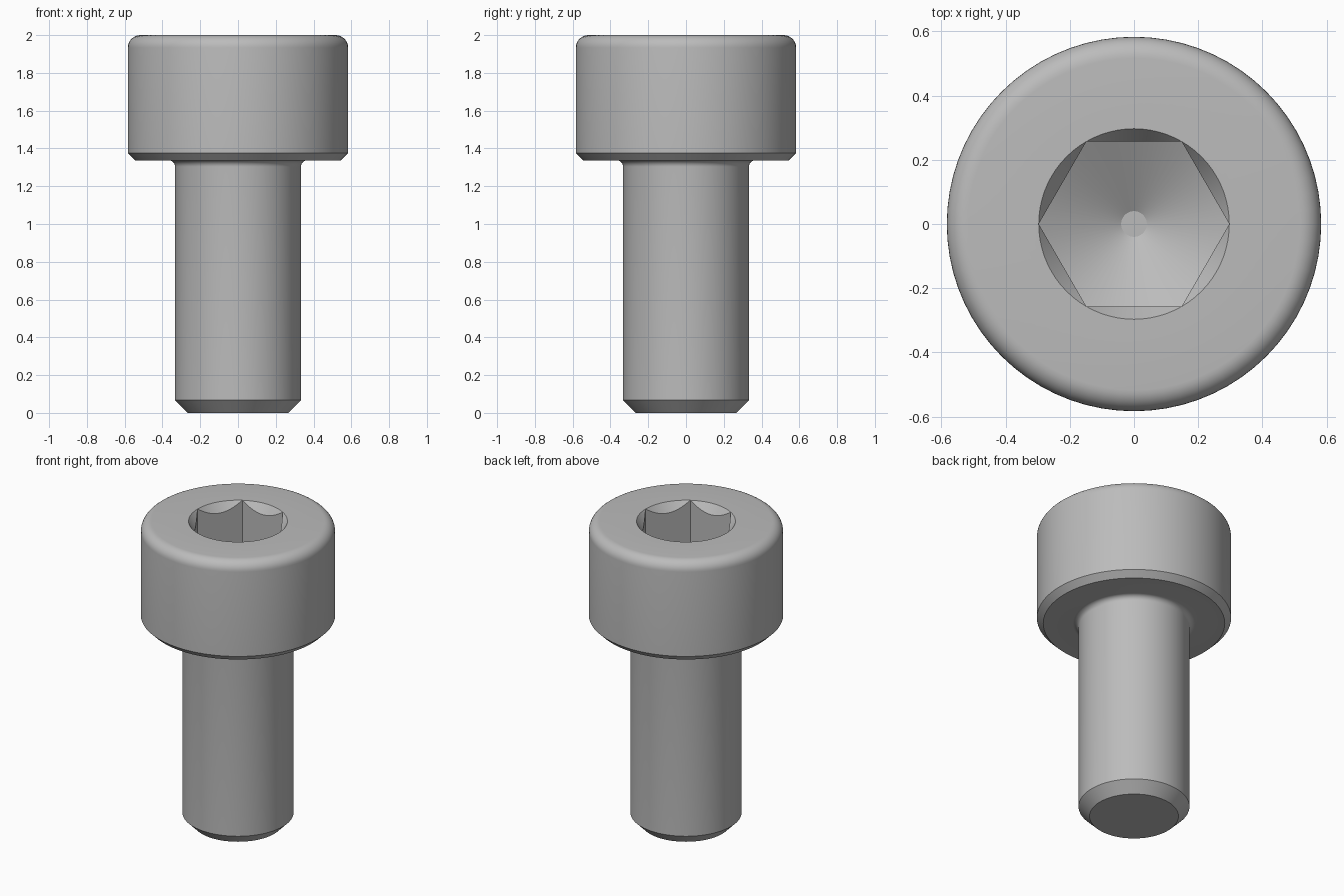
import bpy, bmesh
from math import sin, cos, tan, pi, radians

SEGMENTS = 72
HEAD_R, SHANK_R, TOP, HEAD_Z = 0.583, 0.333, 2.0, 1.337
APOTHEM = 0.257
CORNER = APOTHEM / cos(pi / 6)

if "Cube" in bpy.data.objects:
    bpy.data.objects.remove(bpy.data.objects["Cube"], do_unlink=True)

steel = bpy.data.materials.new("grey steel")
steel.use_nodes = True
colour = (0.5, 0.5, 0.5, 1)
steel.diffuse_color = colour
steel.node_tree.nodes["Principled BSDF"].inputs["Base Color"].default_value = colour


def arc(cx, cz, radius, start, end, steps=8):
    """Profile points (radius, height) along a rounded edge."""
    angles = [radians(start + (end - start) * i / steps) for i in range(steps + 1)]
    return [(cx + radius * cos(a), cz + radius * sin(a)) for a in angles]


def hexagon(a):
    """Distance from the axis to the hexagon wall at angle a."""
    return APOTHEM / cos(a % (pi / 3) - pi / 6)


def circle_ring(r, z):
    return lambda a: (r, z)


def hex_ring(z, slope):
    """Hexagon outline lying on a cone that passes through its corners at z."""
    return lambda a: (hexagon(a), z - (CORNER - hexagon(a)) * slope)


# Outer profile: chamfered tip, shank, neck fillet, chamfered head, rounded top
profile = [(0.267, 0), (SHANK_R, 0.067)]
profile += arc(SHANK_R + 0.034, HEAD_Z - 0.034, 0.034, 180, 90)
profile += [(HEAD_R - 0.038, HEAD_Z), (HEAD_R, HEAD_Z + 0.038)]
profile += arc(HEAD_R - 0.066, TOP - 0.066, 0.066, 0, 90)
rings = [circle_ring(r, z) for r, z in profile]

# Hex socket: countersunk rim, six walls, drilled conical floor
rings += [circle_ring(CORNER, TOP), hex_ring(TOP, 1.4),
          hex_ring(TOP - 0.333, tan(pi / 6)),
          circle_ring(0.04, TOP - 0.333 - (CORNER - 0.04) * tan(pi / 6))]

# Skin the rings into one closed body
bm = bmesh.new()
angles = [2 * pi * i / SEGMENTS for i in range(SEGMENTS)]
loops = []
for ring in rings:
    points = [(ring(a), a) for a in angles]
    loops.append([bm.verts.new((r * cos(a), r * sin(a), z)) for (r, z), a in points])
for low, high in zip(loops, loops[1:]):
    for i in range(SEGMENTS):
        j = (i + 1) % SEGMENTS
        bm.faces.new((low[i], low[j], high[j], high[i]))
bm.faces.new(loops[0][::-1])
bm.faces.new(loops[-1])
bmesh.ops.remove_doubles(bm, verts=bm.verts, dist=0.0001)
bmesh.ops.recalc_face_normals(bm, faces=bm.faces)

mesh = bpy.data.meshes.new("socket_head_screw")
bm.to_mesh(mesh)
bm.free()
mesh.materials.append(steel)
screw = bpy.data.objects.new("socket_head_screw", mesh)
bpy.context.collection.objects.link(screw)

bpy.ops.object.select_all(action="DESELECT")
screw.select_set(True)
bpy.context.view_layer.objects.active = screw
bpy.ops.object.shade_smooth_by_angle(angle=radians(25))
